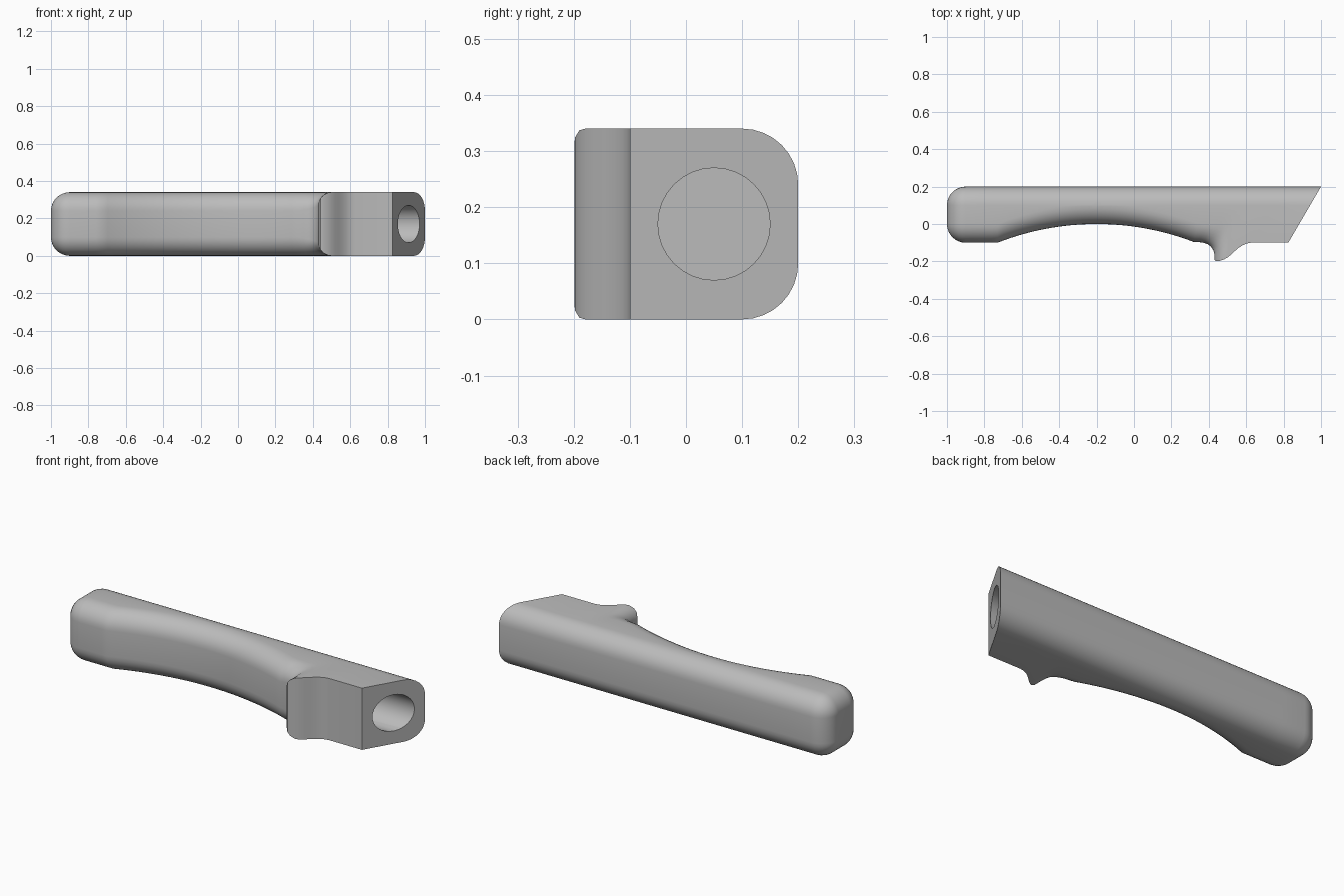
import bpy, bmesh
from math import acos, cos, sin, pi, sqrt

cube = bpy.data.objects.get("Cube")
if cube:
    bpy.data.objects.remove(cube, do_unlink=True)

HEIGHT, BACK, FRONT, ROUND, STEPS = 0.34, 0.2, -0.1, 0.1, 8

grey = bpy.data.materials.new("plain_grey")
grey.use_nodes = True
colour = (0.5, 0.5, 0.5, 1)
grey.diffuse_color = colour
grey.node_tree.nodes["Principled BSDF"].inputs["Base Color"].default_value = colour


def ring(bm, fx, fy, bx, radius, start=0.0, stretch=1.0, inset=0.0):
    """One upright slice from a front point to a back point, with rounded corners."""
    back_y, back_r = BACK - inset, ROUND - inset
    outline = []
    first = acos(max(0.0, 1 - start / radius)) if radius > 1e-6 else 0
    for i in range(STEPS + 1):
        a = first + (pi / 2 - first) * i / STEPS
        depth = radius * (1 - cos(a)) - min(start, radius)
        outline.append((fy + inset + stretch * depth, inset + radius * (1 - sin(a))))
    for i in range(STEPS + 1):
        a = pi / 2 * (1 - i / STEPS)
        outline.append((back_y - back_r * (1 - cos(a)), inset + back_r * (1 - sin(a))))
    verts = []
    for y, drop in outline:
        x = fx + (bx - fx) * (y - fy) / (BACK - fy)
        verts.append((x, y, HEIGHT - drop))
    verts += [(x, y, HEIGHT - z) for x, y, z in reversed(verts)]
    return [bm.verts.new(v) for v in verts]


bm = bmesh.new()
rings = []

# Rounded butt end
for i in range(STEPS + 1):
    a = pi / 2 * i / STEPS
    d = ROUND * (1 - sin(a))
    x = -1 + ROUND * (1 - cos(a))
    rings.append(ring(bm, x, FRONT, x, ROUND - d, inset=d))

# Finger scoop, a shallow arc along the front
ARC = 1.455
rings.append(ring(bm, -0.76, FRONT, -0.76, ROUND))
for i in range(33):
    x = -0.73 + 1.05 * i / 32
    y = sqrt(ARC ** 2 - (x + 0.2) ** 2) - ARC
    rings.append(ring(bm, x, -abs(y), x + 0.06 * max(0, i - 24) / 8, ROUND))

# Finger stop: front x, front y, back x, corner radius, arc start, stretch
stop = [
    (0.35, -0.097, 0.43, 0.095, 0, 1), (0.375, -0.101, 0.48, 0.09, 0, 1.1),
    (0.395, -0.108, 0.51, 0.085, 0, 1.2), (0.412, -0.122, 0.54, 0.08, 0, 1.5),
    (0.424, -0.14, 0.575, 0.075, 0, 1.8), (0.43, -0.16, 0.6, 0.07, 0, 2),
    (0.43, -0.18, 0.62, 0.07, 0, 2), (0.432, -0.193, 0.64, 0.07, 0.002, 2),
    (0.44, -0.199, 0.655, 0.07, 0.01, 2), (0.455, -0.198, 0.67, 0.07, 0.025, 2),
    (0.48, -0.19, 0.69, 0.07, 0.05, 2), (0.50, -0.179, 0.705, 0.07, 0.07, 2),
    (0.52, -0.163, 0.72, 0.07, 0.07, 2), (0.54, -0.144, 0.74, 0.07, 0.07, 2),
    (0.56, -0.127, 0.757, 0.07, 0.07, 2), (0.58, -0.114, 0.773, 0.07, 0.07, 2),
    (0.60, -0.105, 0.787, 0.07, 0.07, 2), (0.625, FRONT, 0.81, 0.07, 0.07, 2),
    (0.825, FRONT, 1.0, 0.07, 0.07, 2),
]
rings += [ring(bm, *point) for point in stop]

# Skin the slices and close both ends
for a, b in zip(rings, rings[1:]):
    for i in range(len(a)):
        j = (i + 1) % len(a)
        bm.faces.new((a[i], a[j], b[j], b[i]))
bm.faces.new(rings[0])
bm.faces.new(rings[-1])
bmesh.ops.remove_doubles(bm, verts=bm.verts, dist=1e-5)
bmesh.ops.recalc_face_normals(bm, faces=bm.faces)
mesh = bpy.data.meshes.new("handle")
bm.to_mesh(mesh)
bm.free()
mesh.materials.append(grey)
handle = bpy.data.objects.new("handle", mesh)
bpy.context.collection.objects.link(handle)

# Blind bore into the slanted end
bpy.ops.mesh.primitive_cylinder_add(vertices=32, radius=0.1, depth=0.8,
                                    location=(0.8, 0.05, HEIGHT / 2), rotation=(0, pi / 2, 0))
bore = bpy.context.object
bore.name = "bore_cutter"
bore.hide_render = True
bore.data.materials.append(grey)
cut = handle.modifiers.new("bore", "BOOLEAN")
cut.operation, cut.solver, cut.object = "DIFFERENCE", "EXACT", bore
bpy.ops.object.select_all(action="DESELECT")
handle.select_set(True)
bpy.context.view_layer.objects.active = handle
bpy.ops.object.modifier_apply(modifier=cut.name)
bpy.data.objects.remove(bore, do_unlink=True)
bpy.ops.object.shade_smooth_by_angle(angle=pi / 6)
